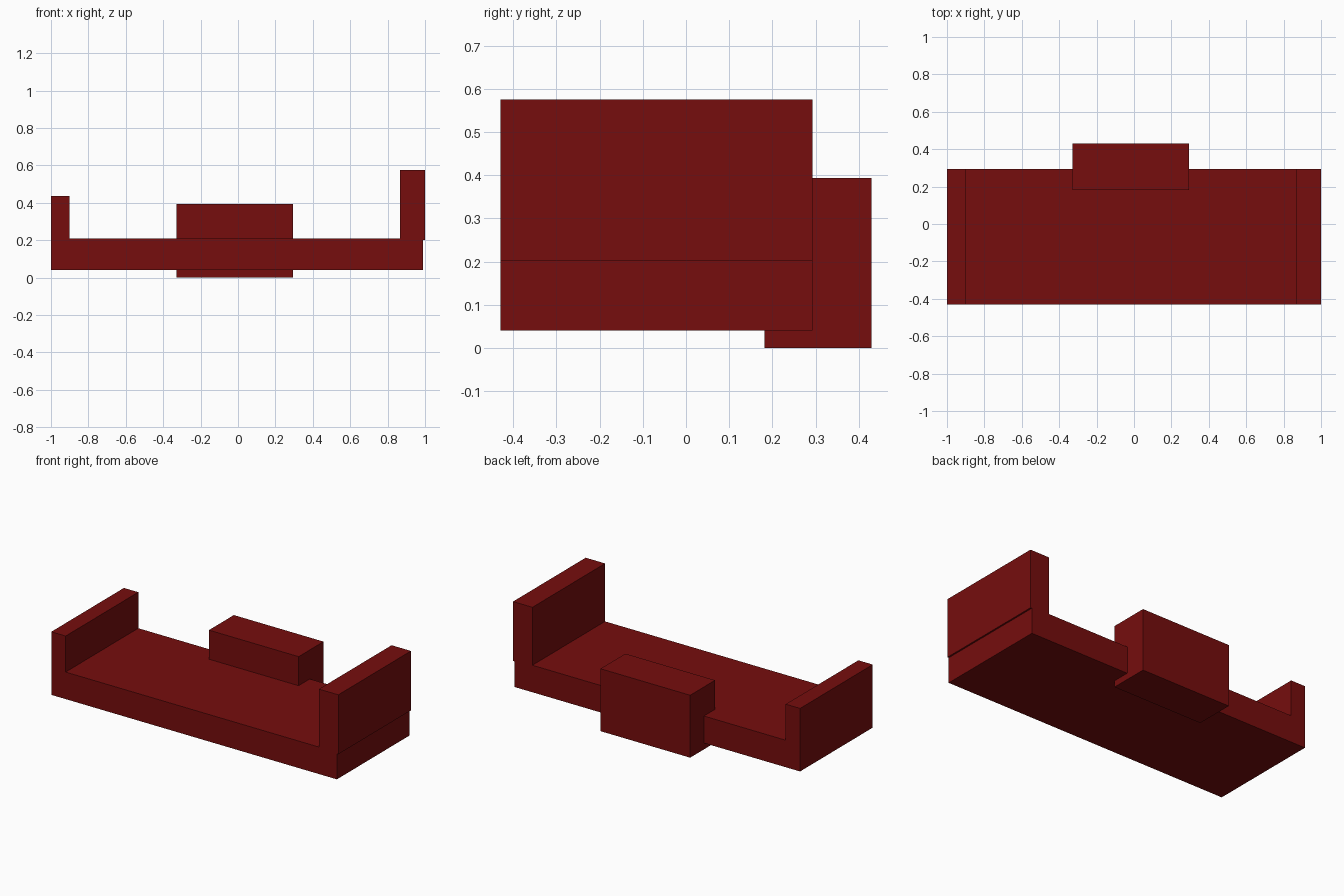
import bpy
import bmesh

default = bpy.data.objects.get("Cube")
if default:
    bpy.data.objects.remove(default, do_unlink=True)

# One dark red for every part
red = bpy.data.materials.new("dark_red")
red.use_nodes = True
colour = (0.18, 0.004, 0.004, 1.0)
red.diffuse_color = colour
red.node_tree.nodes["Principled BSDF"].inputs["Base Color"].default_value = colour

FRONT, BACK = -0.43, 0.293


def extrude_profile(name, profile, y0, y1):
    """Extrude an x-z outline from y0 to y1."""
    bm = bmesh.new()
    face = bm.faces.new([bm.verts.new((x, y0, z)) for x, z in profile])
    result = bmesh.ops.extrude_face_region(bm, geom=[face])
    moved = [v for v in result["geom"] if isinstance(v, bmesh.types.BMVert)]
    bmesh.ops.translate(bm, verts=moved, vec=(0, y1 - y0, 0))
    bmesh.ops.recalc_face_normals(bm, faces=bm.faces)
    mesh = bpy.data.meshes.new(name)
    bm.to_mesh(mesh)
    bm.free()
    mesh.materials.append(red)
    obj = bpy.data.objects.new(name, mesh)
    bpy.context.collection.objects.link(obj)
    return obj


def box(name, x0, x1, y0, y1, z0, z1):
    return extrude_profile(name, [(x0, z0), (x1, z0), (x1, z1), (x0, z1)], y0, y1)


# Platform with the low end wall in one piece
extrude_profile("platform_with_low_end",
                [(-1, 0.04), (0.99, 0.04), (0.99, 0.21),
                 (-0.9, 0.21), (-0.9, 0.437), (-1, 0.437)], FRONT, BACK)

# Tall end wall, slightly overhanging the platform
box("tall_end", 0.865, 1.0, FRONT, BACK, 0.201, 0.575)

# Block through the middle of the back edge
box("back_block", -0.33, 0.295, 0.182, 0.43, 0.0, 0.393)
